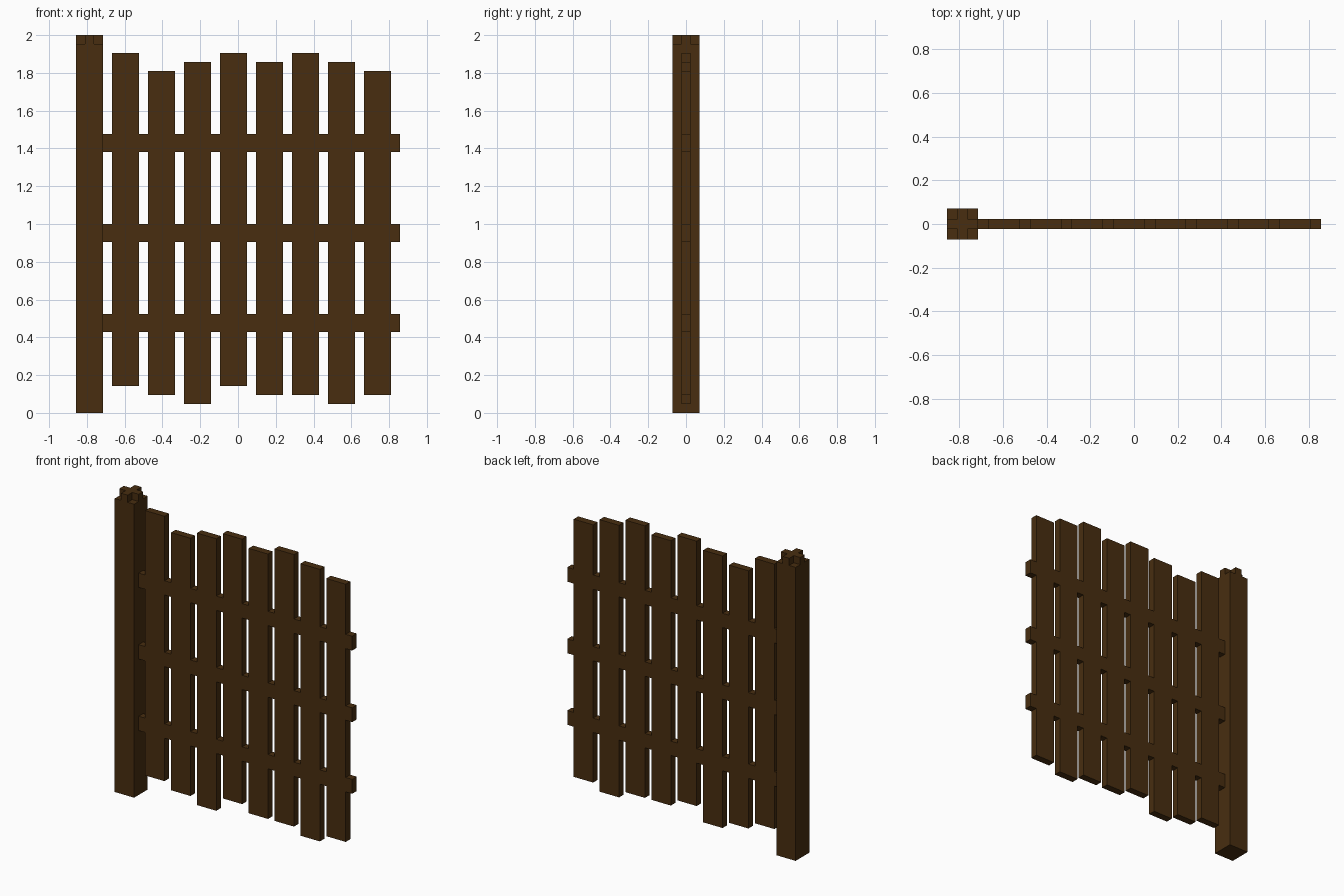
import bpy
import bmesh
from mathutils import Matrix, Vector

if "Cube" in bpy.data.objects:
    bpy.data.objects.remove(bpy.data.objects["Cube"])

U = 2 / 42  # the model is built on a grid, 42 units tall

wood = bpy.data.materials.new("dark brown wood")
wood.diffuse_color = (0.065, 0.027, 0.005, 1)
wood.use_nodes = True
wood.node_tree.nodes["Principled BSDF"].inputs["Base Color"].default_value = wood.diffuse_color


def add_box(bm, x0, x1, y0, y1, z0, z1):
    lo, hi = Vector((x0, y0, z0)) * U, Vector((x1, y1, z1)) * U
    size = hi - lo
    bmesh.ops.create_cube(
        bm, size=1,
        matrix=Matrix.Translation((lo + hi) / 2) @ Matrix.Diagonal((*size, 1)))


def finish(name, bm):
    mesh = bpy.data.meshes.new(name)
    bm.to_mesh(mesh)
    bm.free()
    mesh.materials.append(wood)
    obj = bpy.data.objects.new(name, mesh)
    bpy.context.collection.objects.link(obj)
    return obj


# Square gate post
bm = bmesh.new()
add_box(bm, -18, -15, -1.5, 1.5, 0, 41)
finish("post", bm)

# Plus-shaped cap: one extruded outline, corners cut away
quarter = [(1.5, -0.5), (1.5, 0.5), (0.5, 0.5)]
outline = []
for turn in range(4):
    for x, y in quarter:
        for _ in range(turn):
            x, y = -y, x
        outline.append((x, y))
bm = bmesh.new()
base = bm.faces.new([bm.verts.new(((x - 16.5) * U, y * U, 41 * U)) for x, y in outline])
top = bmesh.ops.extrude_face_region(bm, geom=[base], use_keep_orig=True)
bmesh.ops.translate(bm, vec=(0, 0, U),
                    verts=[g for g in top["geom"] if isinstance(g, bmesh.types.BMVert)])
bmesh.ops.recalc_face_normals(bm, faces=bm.faces)
finish("post_cap", bm)

# Upright pickets with uneven bottoms and tops
spans = [(3, 40), (2, 38), (1, 39), (3, 40), (2, 39), (2, 40), (1, 39), (2, 38)]
for i, (z0, z1) in enumerate(spans):
    x = -14 + 4 * i
    bm = bmesh.new()
    add_box(bm, x, x + 3, -0.5, 0.5, z0, z1)
    finish(f"picket_{i + 1}", bm)

# Rails flush with the pickets, filling the gaps between them
for name, z in (("lower_rail", 9), ("middle_rail", 19), ("upper_rail", 29)):
    bm = bmesh.new()
    for i in range(9):
        x = -15 + 4 * i
        add_box(bm, x, x + 1, -0.5, 0.5, z, z + 2)
    finish(name, bm)
